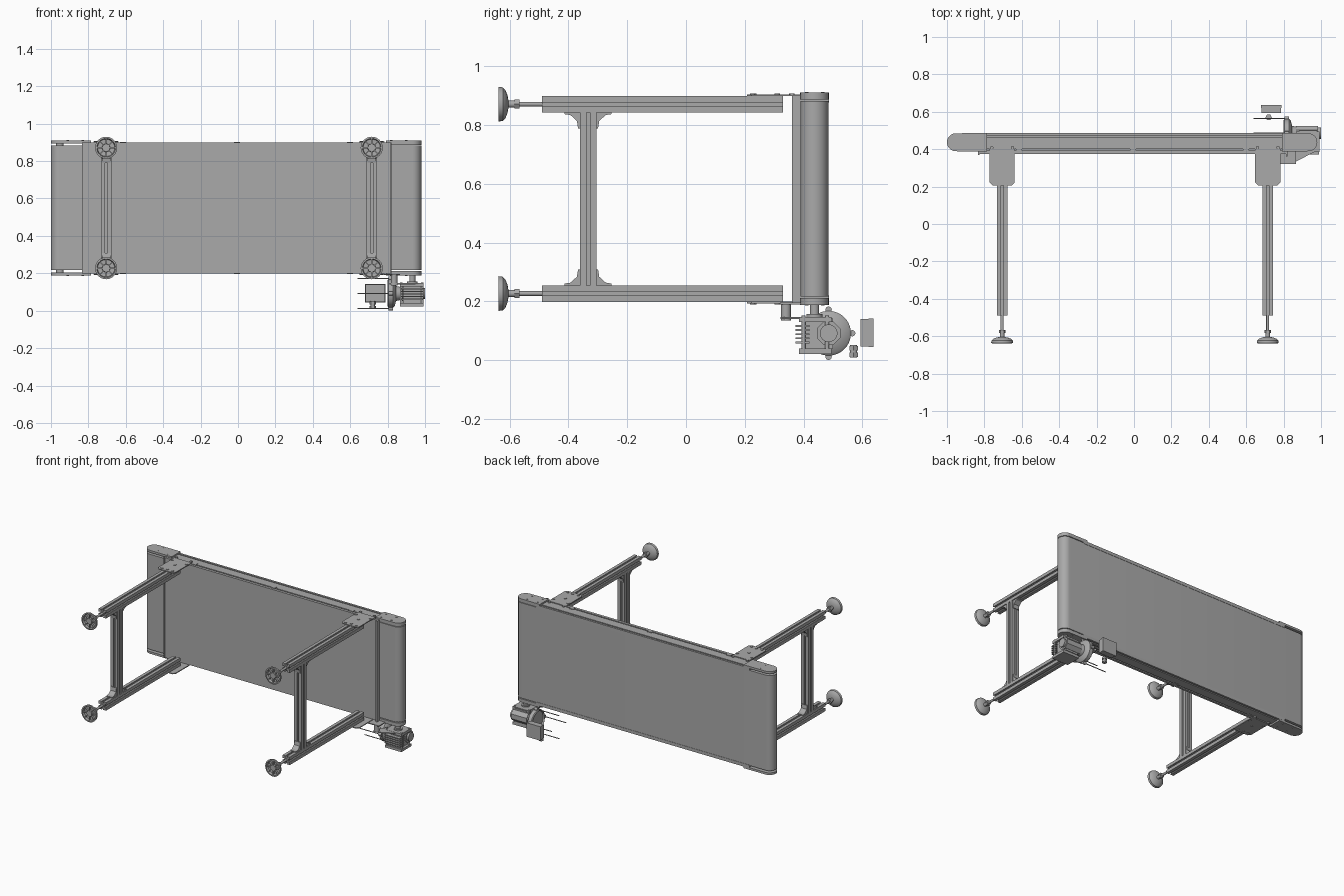
import bpy, bmesh
from math import sin, cos, pi, radians
from mathutils import Vector

cube = bpy.data.objects.get("Cube")
if cube:
    bpy.data.objects.remove(cube)

grey = bpy.data.materials.new("machine grey")
grey.use_nodes = True
COLOUR = (0.4, 0.4, 0.4, 1)
grey.diffuse_color = COLOUR
grey.node_tree.nodes["Principled BSDF"].inputs["Base Color"].default_value = COLOUR


def finish(name, bm):
    bmesh.ops.recalc_face_normals(bm, faces=bm.faces)
    mesh = bpy.data.meshes.new(name)
    bm.to_mesh(mesh)
    bm.free()
    mesh.materials.append(grey)
    mesh.shade_smooth()
    mesh.set_sharp_from_angle(angle=radians(32))
    obj = bpy.data.objects.new(name, mesh)
    bpy.context.collection.objects.link(obj)
    return obj


def place(axis, u, v, w):
    """u, v lie in the section plane, w runs along the axis."""
    return {"x": (w, u, v), "y": (u, w, v), "z": (u, v, w)}[axis]


def prism(name, points, axis, lo, hi):
    bm = bmesh.new()
    face = bm.faces.new([bm.verts.new(place(axis, u, v, lo)) for u, v in points])
    new = bmesh.ops.extrude_face_region(bm, geom=[face])["geom"]
    step = Vector(place(axis, 0, 0, hi - lo))
    bmesh.ops.translate(bm, vec=step, verts=[g for g in new if isinstance(g, bmesh.types.BMVert)])
    return finish(name, bm)


def box(name, x, y, z):
    return prism(name, [(x[0], y[0]), (x[1], y[0]), (x[1], y[1]), (x[0], y[1])], "z", *z)


def arc(u, v, r, start, end, n):
    return [(u + r * cos(start + (end - start) * i / n), v + r * sin(start + (end - start) * i / n))
            for i in range(n + 1)]


def cyl(name, axis, u, v, r, lo, hi, sides=24):
    return prism(name, arc(u, v, r, 0, 2 * pi, sides)[:-1], axis, lo, hi)


def lathe(name, profile, axis, u, v, sides=32):
    """Spin (radius, height) pairs around an axis through u, v."""
    bm = bmesh.new()
    rings = [[bm.verts.new(place(axis, u + r * cos(2 * pi * i / sides), v + r * sin(2 * pi * i / sides), w))
              for i in range(sides)] for r, w in profile]
    for a, b in zip(rings, rings[1:]):
        for i in range(sides):
            j = (i + 1) % sides
            bm.faces.new((a[i], a[j], b[j], b[i]))
    bm.faces.new(rings[0])
    bm.faces.new(rings[-1])
    return finish(name, bm)


def slotted(cu, cv, h=0.028):
    """Square slotted section: one quarter side turned four times."""
    side = [(h, -h), (h, -0.006), (h - 0.005, -0.006), (h - 0.005, -0.013), (0.013, -0.006),
            (0.013, 0.006), (h - 0.005, 0.013), (h - 0.005, 0.006), (h, 0.006)]
    pts = []
    for c, s in ((1, 0), (0, 1), (-1, 0), (0, -1)):
        pts += [(cu + u * c - v * s, cv + u * s + v * c) for u, v in side]
    return pts


# Belt loop: a long rounded slab
BY, BR = 0.437, 0.047
prism("belt", arc(0.933, BY, BR, -pi / 2, pi / 2, 16) + arc(-0.953, BY, BR, pi / 2, 3 * pi / 2, 16),
      "z", 0.217, 0.882)
# Underside panel and the cross strips at its ends
box("underside_panel", (-0.83, 0.815), (0.373, 0.392), (0.2, 0.899))
box("drive_end_strip", (0.812, 0.822), (0.36, 0.39), (0.19, 0.9))
box("idler_end_strip", (-0.834, -0.826), (0.37, 0.392), (0.2, 0.9))

MID = 0.549
for side, s in (("upper", 1), ("lower", -1)):
    def span(a, b):
        """Heights measured outward from the middle of the belt."""
        return tuple(sorted((MID + s * a, MID + s * b)))

    # Grooved side rail
    edge = MID + s * 0.35
    inn = MID + s * 0.328
    deep = MID + s * 0.34
    prism(side + "_side_rail", [(0.375, inn), (0.375, edge), (0.39, edge), (0.39, deep), (0.401, deep),
          (0.401, edge), (0.463, edge), (0.463, deep), (0.472, deep), (0.472, edge), (0.486, edge), (0.486, inn)],
          "x", -0.83, 0.82)
    # Rounded end plates over the rollers
    prism(side + "_idler_end_plate", [(-0.785, 0.388), (-0.785, 0.486)] +
          arc(-0.952, BY, 0.048, pi / 2, 3 * pi / 2, 16), "z", *span(0.346, 0.361))
    prism(side + "_drive_end_plate", [(0.79, 0.486), (0.79, 0.388)] +
          arc(0.932, BY, 0.048, -pi / 2, pi / 2, 16), "z", *span(0.337, 0.361))
    cyl(side + "_idler_axle", "z", -0.952, BY, 0.02, *span(0.32, 0.35))
    for x in (-0.91, -0.83, 0.82, 0.9):
        for y in (0.41, 0.465):
            cyl(side + "_end_screw", "z", x, y, 0.006, *span(0.355, 0.363), 12)
    # Small clips along the rail groove
    for x in (-0.615, -0.005, 0.6):
        box(side + "_rail_clip", (x - 0.016, x + 0.016), (0.388, 0.412), span(0.345, 0.354))

    for end, x in (("left", 0.715), ("right", -0.705)):
        tag = f"{side}_{end}_"
        zc = MID + s * 0.322
        # Leg post and its mounting plate
        prism(tag + "leg", slotted(x, zc), "y", -0.49, 0.33)
        prism(tag + "leg_plate", [(x - 0.067, 0.4), (x - 0.067, 0.222), (x - 0.052, 0.207), (x + 0.052, 0.207),
              (x + 0.067, 0.222), (x + 0.067, 0.4)], "z", *span(0.349, 0.355))
        for dx, y in ((-0.055, 0.36), (0.055, 0.36), (-0.055, 0.408), (0.055, 0.408),
                      (0, 0.31), (0, 0.23), (-0.04, 0.226), (0.04, 0.226)):
            cyl(tag + "plate_bolt", "z", x + dx, y, 0.009, *span(0.35, 0.359), 12)
        # Levelling foot: dished disc, spokes, nut and threaded rod
        lathe(tag + "foot_disc", [(0.014, -0.604), (0.03, -0.607), (0.048, -0.614), (0.057, -0.623),
              (0.059, -0.637), (0.05, -0.638), (0.046, -0.624), (0.022, -0.622), (0.02, -0.636),
              (0.008, -0.636)], "y", x, zc)
        for k in range(8):
            a = k * pi / 4
            c, n = cos(a), sin(a)
            prism(tag + "foot_rib", [(x + r * c - w * n, zc + r * n + w * c) for r, w in
                  ((0.018, -0.003), (0.05, -0.003), (0.05, 0.003), (0.018, 0.003))], "y", -0.635, -0.618)
        cyl(tag + "foot_neck", "y", x, zc, 0.012, -0.606, -0.584)
        cyl(tag + "foot_nut", "y", x, zc, 0.018, -0.584, -0.567, 6)
        cyl(tag + "foot_rod", "y", x, zc, 0.008, -0.57, -0.485, 16)
        # Corner brackets between leg and cross beam
        for d in (-1, 1):
            base = MID + s * 0.295
            prism(tag + "corner_bracket", [(-0.333 + d * u, base - s * h) for u, h in
                  ((0.027, 0), (0.08, 0), (0.08, 0.007), (0.06, 0.01), (0.038, 0.03), (0.034, 0.055), (0.027, 0.055))],
                  "x", x - 0.022, x + 0.022)

# Cross beams
for end, x in (("left", 0.715), ("right", -0.705)):
    prism(end + "_cross_beam", slotted(x, -0.333), "z", 0.25, 0.845)

# Gearbox with plates, cooling fins and output shaft
GY, GZ = 0.485, 0.092
box("gearbox_body", (0.882, 0.978), (0.395, 0.5), (0.04, 0.142))
for z in (0.022, 0.13):
    box("gearbox_face_plate", (0.867, 0.993), (0.385, 0.495), (z, z + 0.018))
for z in (0.058, 0.072, 0.086, 0.1, 0.114):
    box("gearbox_fin", (0.872, 0.99), (0.372, 0.42), (z, z + 0.006))
for x in (0.872, 0.985):
    for y in (0.4, 0.48):
        cyl("gearbox_corner_bolt", "z", x, y, 0.007, 0.025, 0.152, 12)
cyl("output_shaft", "z", 0.932, BY, 0.016, 0.14, 0.2)
cyl("output_collar", "z", 0.932, BY, 0.028, 0.14, 0.157)
prism("gearbox_input_housing", arc(GY, GZ, 0.043, pi / 8, 2 * pi + pi / 8, 8)[:-1], "x", 0.865, 0.985)
cyl("gearbox_end_cover", "x", GY, GZ, 0.03, 0.98, 0.999)

# Motor flange with lugs and tie rods
lathe("motor_flange", [(0.035, 0.868), (0.04, 0.845), (0.068, 0.838), (0.076, 0.83), (0.076, 0.805),
      (0.07, 0.8), (0.068, 0.8), (0.066, 0.812), (0.02, 0.812)], "x", GY, GZ, 40)
for k in range(4):
    y, z = GY + 0.08 * cos(k * pi / 2), GZ + 0.08 * sin(k * pi / 2)
    cyl("flange_lug", "x", y, z, 0.011, 0.805, 0.828, 12)
    cyl("tie_rod", "x", y, z, 0.003, 0.64, 0.81, 8)

# Terminal box and cable gland
box("terminal_box", (0.683, 0.785), (0.594, 0.622), (0.047, 0.14))
box("terminal_box_lid", (0.68, 0.788), (0.62, 0.637), (0.045, 0.142))
cyl("cable_gland", "z", 0.72, 0.57, 0.012, 0.01, 0.052, 16)
for z in (0.012, 0.034):
    cyl("gland_nut", "z", 0.72, 0.57, 0.017, z, z + 0.014, 6)

# Torque arm with its pin
prism("torque_arm", arc(0.835, 0.345, 0.024, 0.6 * pi, 1.65 * pi, 10) +
      [(0.965, 0.385), (0.965, 0.46), (0.885, 0.46)], "z", 0.14, 0.147)
cyl("torque_pin", "z", 0.835, 0.34, 0.017, 0.135, 0.195)
box("torque_pin_bracket", (0.78, 0.865), (0.32, 0.39), (0.19, 0.196))
